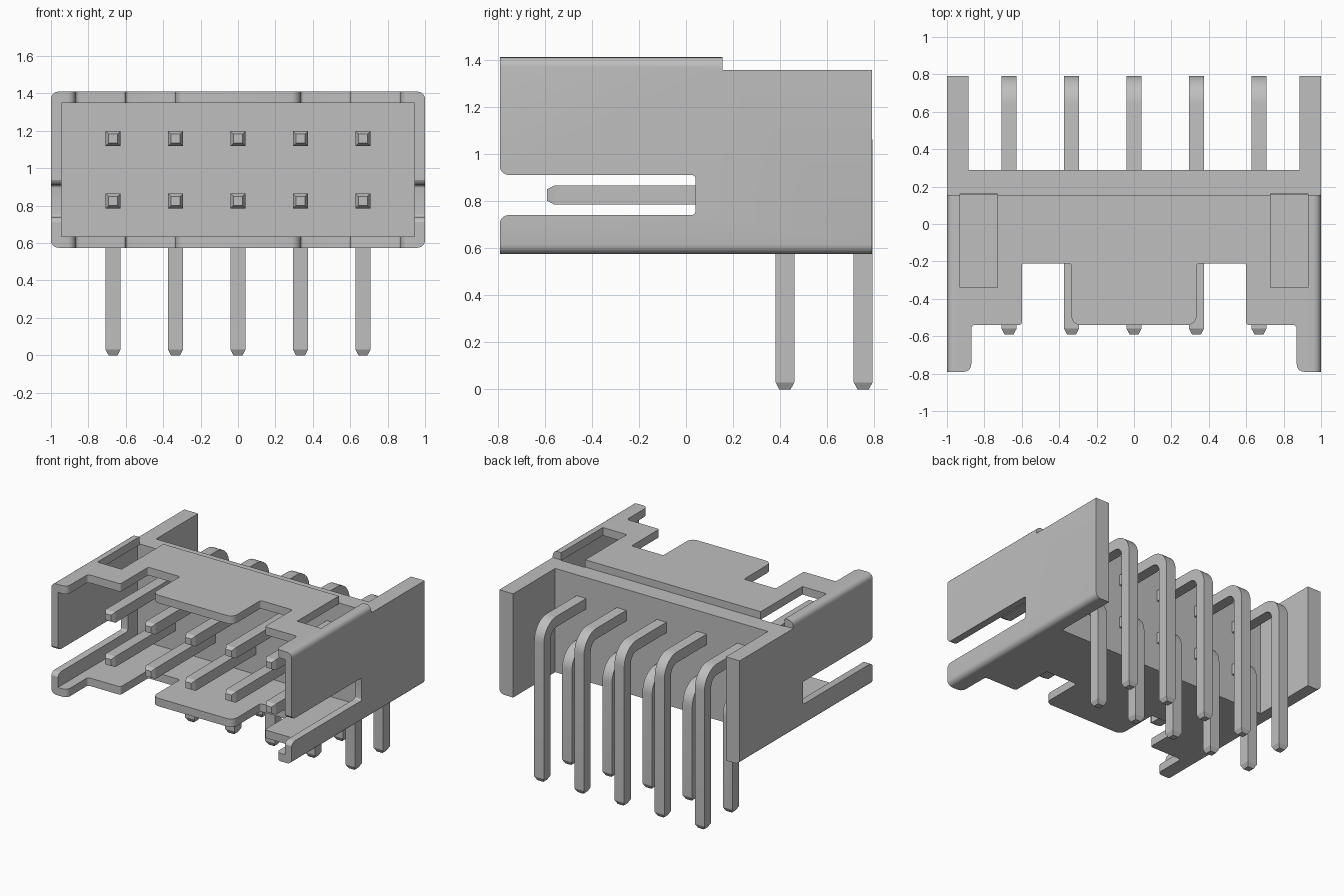
import bpy, bmesh, math
from mathutils import Vector

if "Cube" in bpy.data.objects:
    bpy.data.objects.remove(bpy.data.objects["Cube"], do_unlink=True)

grey = bpy.data.materials.new("light_grey")
grey.use_nodes = True
COLOUR = (0.52, 0.52, 0.52, 1)
grey.diffuse_color = COLOUR
grey.node_tree.nodes["Principled BSDF"].inputs["Base Color"].default_value = COLOUR


def make_object(name, bm):
    bmesh.ops.recalc_face_normals(bm, faces=bm.faces)
    mesh = bpy.data.meshes.new(name)
    bm.to_mesh(mesh)
    bm.free()
    mesh.materials.append(grey)
    obj = bpy.data.objects.new(name, mesh)
    bpy.context.collection.objects.link(obj)
    return obj


def fillet(points, steps=5):
    """Round each (u, v, radius) corner of a closed outline."""
    out = []
    for i, (u, v, r) in enumerate(points):
        p = Vector((u, v))
        if r == 0:
            out.append(p)
            continue
        a = (Vector(points[i - 1][:2]) - p).normalized()
        b = (Vector(points[(i + 1) % len(points)][:2]) - p).normalized()
        for k in range(steps + 1):
            t = k / steps * math.pi / 2
            out.append(p + a * r * (1 - math.sin(t)) + b * r * (1 - math.cos(t)))
    return out


def prism(name, points, axis, lo, hi):
    """Extrude an outline along one axis; the other two axes hold the outline."""
    place = {"x": lambda p, w: (w, p.x, p.y),
             "y": lambda p, w: (p.x, w, p.y),
             "z": lambda p, w: (p.x, p.y, w)}[axis]
    outline = fillet(points)
    bm = bmesh.new()
    low = [bm.verts.new(place(p, lo)) for p in outline]
    high = [bm.verts.new(place(p, hi)) for p in outline]
    bm.faces.new(low)
    bm.faces.new(high)
    for i in range(len(low)):
        bm.faces.new((low[i - 1], low[i], high[i], high[i - 1]))
    return make_object(name, bm)


def box(name, x0, x1, y0, y1, z0, z1):
    return prism(name, [(x0, y0, 0), (x1, y0, 0), (x1, y1, 0), (x0, y1, 0)], "z", z0, z1)


# Housing block with rounded long edges
TOP, BOTTOM, BACK, FRONT = 1.41, 0.575, 0.79, -0.79
STEP_Y, STEP_Z = 0.155, 1.355
r = 0.04
housing = prism("housing", [(-1, BOTTOM, r), (1, BOTTOM, r), (1, TOP, r), (-1, TOP, r)],
                "y", -0.9, BACK)

# Cutters: cavity, rear recess between the wings, top step, side slots
cutters = [
    box("cavity", -0.945, 0.945, -1, STEP_Y, 0.635, 1.35),
    box("rear_recess", -0.885, 0.885, 0.29, 1, 0, 2),
    box("top_step", -2, 2, STEP_Y, 1, STEP_Z, 2),
]

# Front outline of the top and bottom plates: ears, notches, centre tab
half = [(0.335, -0.54, 0.05), (0.335, -0.21, 0.015), (0.6, -0.21, 0.015),
        (0.6, -0.54, 0.015), (0.87, -0.54, 0.02), (0.87, FRONT, 0.04),
        (1.2, FRONT, 0), (1.2, -1.2, 0)]
mirrored = [(-x, y, rad) for x, y, rad in reversed(half)]
cutters.append(prism("front_outline", half + mirrored, "z", 0, 2))

# Side slots with a flared mouth
mouth = FRONT - 0.002
cutters.append(prism("side_slots", [
    (-0.95, 0.695, 0), (mouth, 0.695, 0), (mouth, 0.74, 0.04), (0.04, 0.74, 0.015),
    (0.04, 0.91, 0.015), (mouth, 0.91, 0.04), (mouth, 0.955, 0), (-0.95, 0.955, 0)],
    "x", -1.5, 1.5))

# Windows in the top plate
for s in (-1, 1):
    x0, x1 = sorted((s * 0.73, s * 0.93))
    cutters.append(box("window", x0, x1, -0.34, 0.16, 1.2, 2))

bpy.context.view_layer.objects.active = housing
for cutter in cutters:
    mod = housing.modifiers.new("cut", "BOOLEAN")
    mod.operation = "DIFFERENCE"
    mod.solver = "EXACT"
    mod.object = cutter
    bpy.ops.object.modifier_apply(modifier=mod.name)
    bpy.data.objects.remove(cutter, do_unlink=True)


# Bent square pins with tapered ends
def pin(name, x, z, y, bend=0.11, size=0.04, tip=0.03):
    tapered = size * 0.6
    path = [(-0.59, z, 0, tapered), (-0.59 + tip, z, 0, size)]
    for k in range(9):
        t = k / 8 * math.pi / 2
        path.append((y - bend + bend * math.sin(t), z - bend + bend * math.cos(t), t, size))
    path += [(y, tip, math.pi / 2, size), (y, 0, math.pi / 2, tapered)]
    bm = bmesh.new()
    rings = []
    for py, pz, t, h in path:
        ny, nz = math.sin(t) * h, math.cos(t) * h
        rings.append([bm.verts.new((x + sx * h, py + sn * ny, pz + sn * nz))
                      for sx, sn in ((-1, -1), (1, -1), (1, 1), (-1, 1))])
    bm.faces.new(rings[0])
    bm.faces.new(rings[-1])
    for a, b in zip(rings, rings[1:]):
        for i in range(4):
            bm.faces.new((a[i - 1], a[i], b[i], b[i - 1]))
    return make_object(name, bm)


parts = [housing]
for i in range(5):
    x = (i - 2) * 0.334
    parts.append(pin(f"upper_pin_{i + 1}", x, 1.158, 0.752))
    parts.append(pin(f"lower_pin_{i + 1}", x, 0.825, 0.42))

# Smooth the rounded edges only
bpy.ops.object.select_all(action="DESELECT")
for part in parts:
    part.select_set(True)
bpy.context.view_layer.objects.active = housing
bpy.ops.object.shade_smooth_by_angle(angle=math.radians(25))
